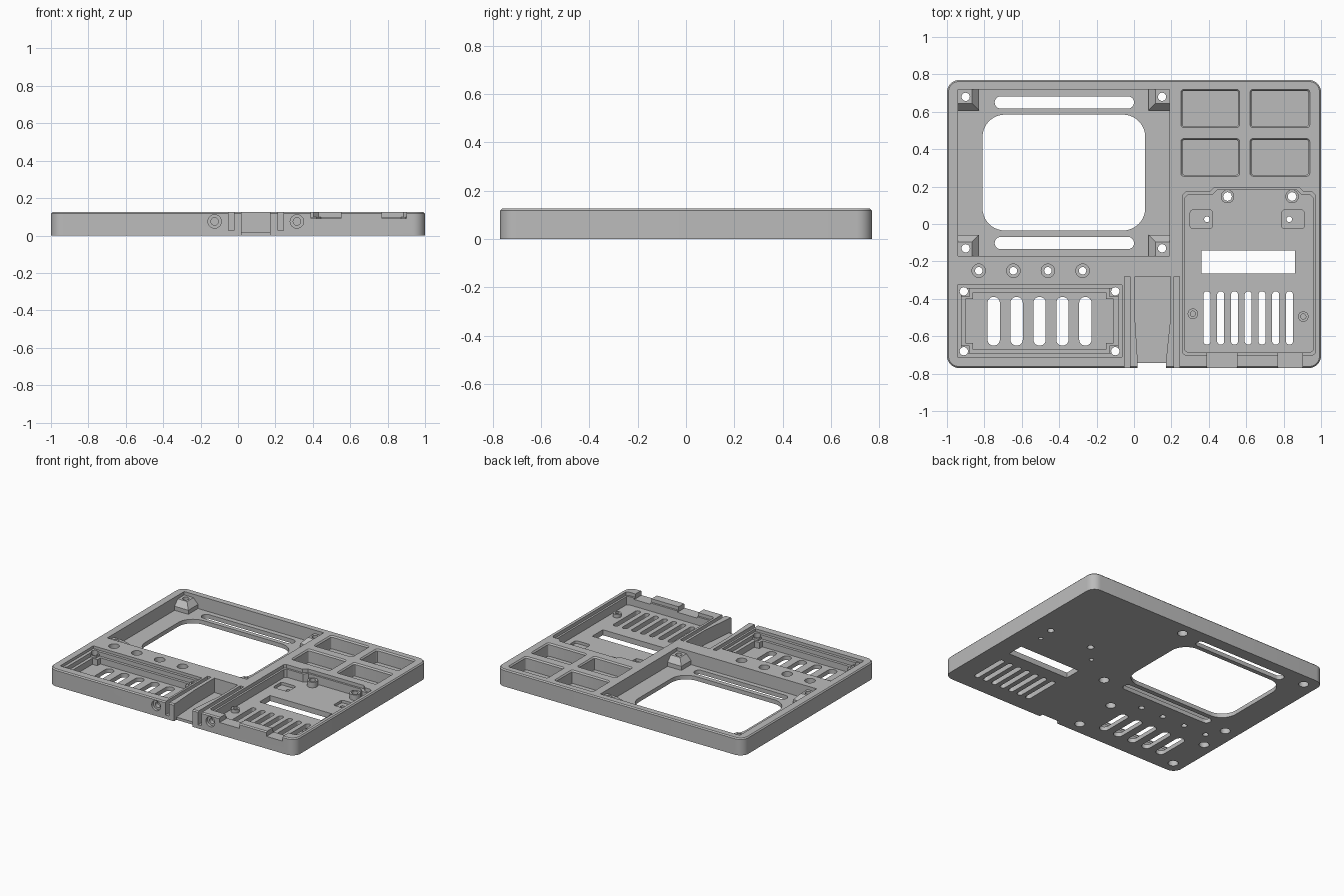
import bpy, bmesh, math

if "Cube" in bpy.data.objects:
    bpy.data.objects.remove(bpy.data.objects["Cube"])

grey = bpy.data.materials.new("plain_grey")
grey.diffuse_color = (0.5, 0.5, 0.5, 1)
grey.use_nodes = True
grey.node_tree.nodes["Principled BSDF"].inputs["Base Color"].default_value = grey.diffuse_color


def rrect(x0, x1, y0, y1, r=0.0, n=6):
    """Outline of a rectangle with rounded corners."""
    if r == 0:
        return [(x0, y0), (x1, y0), (x1, y1), (x0, y1)]
    pts = []
    corners = ((x1 - r, y1 - r), (x0 + r, y1 - r), (x0 + r, y0 + r), (x1 - r, y0 + r))
    for k, (cx, cy) in enumerate(corners):
        for i in range(n + 1):
            a = (k + i / n) * math.pi / 2
            pts.append((cx + r * math.cos(a), cy + r * math.sin(a)))
    return pts


def circle(x, y, r, n=24):
    return [(x + r * math.cos(2 * math.pi * i / n), y + r * math.sin(2 * math.pi * i / n)) for i in range(n)]


def solid(name, levels):
    """Loft a closed solid through (outline, z) levels."""
    bm = bmesh.new()
    rings = [[bm.verts.new((x, y, z)) for x, y in pts] for pts, z in levels]
    n = len(rings[0])
    for a, b in zip(rings, rings[1:]):
        for i in range(n):
            j = (i + 1) % n
            bm.faces.new((a[i], a[j], b[j], b[i]))
    bm.faces.new(rings[0][::-1])
    bm.faces.new(rings[-1])
    bmesh.ops.recalc_face_normals(bm, faces=bm.faces)
    me = bpy.data.meshes.new(name)
    bm.to_mesh(me)
    bm.free()
    me.materials.append(grey)
    ob = bpy.data.objects.new(name, me)
    bpy.context.collection.objects.link(ob)
    return ob


def apply_bool(tool, op):
    m = body.modifiers.new("bool", 'BOOLEAN')
    m.operation, m.solver, m.object = op, 'MANIFOLD', tool
    bpy.context.view_layer.objects.active = body
    bpy.ops.object.modifier_apply(modifier=m.name)
    bpy.data.objects.remove(tool)


def cut(pts, z0, z1=0.2):
    apply_bool(solid("cutter", [(pts, z0), (pts, z1)]), 'DIFFERENCE')


def add(pts, z0, z1):
    apply_bool(solid("post", [(pts, z0), (pts, z1)]), 'UNION')


# Slab with a small chamfer round the top
outer = rrect(-1, 1, -0.77, 0.77, 0.065, 8)
body = solid("base_plate", [(outer, 0), (outer, 0.117),
                            (rrect(-0.992, 0.992, -0.762, 0.762, 0.057, 8), 0.125)])
FLOOR = 0.03

# Large screen bay: pocket, window and two vents
cut(rrect(-0.94, 0.19, -0.17, 0.72), FLOOR)
cut(rrect(-0.81, 0.06, -0.035, 0.585, 0.12, 10), -0.1)
for y in (0.65, -0.102):
    cut(rrect(-0.745, 0, y - 0.033, y + 0.033, 0.0325), -0.1)

# Tapered corner mounts of the screen bay
for sx, cx in ((1, -0.94), (-1, 0.19)):
    for sy, cy in ((1, -0.17), (-1, 0.72)):
        def corner(w):
            xs = sorted((cx - sx * 0.01, cx + sx * w))
            ys = sorted((cy - sy * 0.01, cy + sy * w))
            return rrect(*xs, *ys)
        apply_bool(solid("mount", [(corner(0.112), 0.015), (corner(0.112), 0.06), (corner(0.075), 0.1)]), 'UNION')
        hx, hy = cx + sx * 0.04, cy + sy * 0.04
        cut(circle(hx, hy, 0.022), -0.1)
        cut(circle(hx, hy, 0.034), -0.1, 0.05)

# Four trays with a chamfered rim
for x0, x1 in ((0.25, 0.565), (0.62, 0.94)):
    for y0, y1 in ((0.515, 0.72), (0.255, 0.457)):
        e = 0.008
        a = rrect(x0 + e, x1 - e, y0 + e, y1 - e, 0.01, 3)
        b = rrect(x0, x1, y0, y1, 0.016, 3)
        apply_bool(solid("tray", [(a, FLOOR), (a, 0.115), (b, 0.1251), (b, 0.2)]), 'DIFFERENCE')

# Row of button holes
for x in (-0.83, -0.645, -0.46, -0.275):
    cut(circle(x, -0.25, 0.036), 0.05)
    cut(circle(x, -0.25, 0.02), -0.1)

# Left board bay: stepped ledges, notched floor, corner posts
cut(rrect(-0.945, -0.065, -0.71, -0.325), 0.105)
cut(rrect(-0.922, -0.085, -0.69, -0.345), 0.075)
cross = [(-0.9, -0.635), (-0.86, -0.635), (-0.86, -0.67), (-0.15, -0.67), (-0.15, -0.635), (-0.11, -0.635),
         (-0.11, -0.4), (-0.15, -0.4), (-0.15, -0.365), (-0.86, -0.365), (-0.86, -0.4), (-0.9, -0.4)]
cut(cross, FLOOR)
for x in (-0.91, -0.1):
    for y in (-0.36, -0.68):
        add(rrect(x - 0.03, x + 0.03, y - 0.03, y + 0.03), 0.06, 0.09)
        cut(circle(x, y, 0.022), -0.1)
        cut(circle(x, y, 0.034), -0.1, 0.04)
for i in range(5):
    x = -0.75 + i * 0.1225
    cut(rrect(x - 0.033, x + 0.033, -0.65, -0.39, 0.032), -0.1)


# Right board bay: ledge, floor, openings
def bay(e):
    return [(0.26 + e, -0.69 + e), (0.275 + e, -0.7 + e), (0.955 - e, -0.7 + e), (0.97 - e, -0.69 + e),
            (0.97 - e, 0.155 - e), (0.955 - e, 0.17 - e), (0.91 - e, 0.17 - e), (0.885 - e, 0.195 - e),
            (0.43 + e, 0.195 - e), (0.405 + e, 0.17 - e), (0.275 + e, 0.17 - e), (0.26 + e, 0.155 - e)]


cut(bay(0), 0.1)
cut(bay(0.014), FLOOR + 0.01)
cut(rrect(0.36, 0.86, -0.265, -0.142), -0.1)
for i in range(7):
    x = 0.39 + i * 0.0735
    cut(rrect(x - 0.019, x + 0.019, -0.645, -0.36, 0.0185), -0.1)
for x0, x1, hx in ((0.3, 0.42, 0.39), (0.79, 0.91, 0.83)):
    cut(rrect(x0, x1, -0.025, 0.075, 0.015, 3), 0.02)
    cut(circle(hx, 0.025, 0.015), -0.1)
for x in (0.5, 0.845):
    add(circle(x, 0.147, 0.036), 0.02, 0.08)
    cut(circle(x, 0.147, 0.023), -0.1)
for x, y in ((0.315, -0.48), (0.905, -0.495)):
    add(circle(x, y, 0.028), 0.02, 0.065)
    cut(circle(x, y, 0.014), 0.035)
for x0, x1 in ((0.39, 0.55), (0.77, 0.9)):
    cut(rrect(x0, x1, -0.8, -0.67), 0.09)

# Front channel with a side slit on each side
channel = [(0.005, -0.28), (0.005, -0.5), (0.02, -0.74), (0.02, -0.8),
           (0.17, -0.8), (0.17, -0.74), (0.195, -0.5), (0.195, -0.28)]
cut(channel, 0.02)
cut(rrect(0.02, 0.17, -0.8, -0.742), -0.1)
for x0, x1 in ((-0.05, -0.022), (0.215, 0.243)):
    cut(rrect(x0, x1, -0.8, -0.28), 0.027)

# Screw holes in the front edge
for x in (-0.125, 0.315):
    for r, depth in ((0.036, 0.02), (0.02, 0.05)):
        tool = solid("screw_hole", [(circle(x, 0.075, r), 0.77 - depth), (circle(x, 0.075, r), 0.9)])
        for v in tool.data.vertices:
            v.co = (v.co.x, -v.co.z, v.co.y)
        apply_bool(tool, 'DIFFERENCE')

# Smooth round corners, keep hard edges
body.select_set(True)
bpy.context.view_layer.objects.active = body
bpy.ops.object.shade_smooth_by_angle(angle=math.radians(30))
